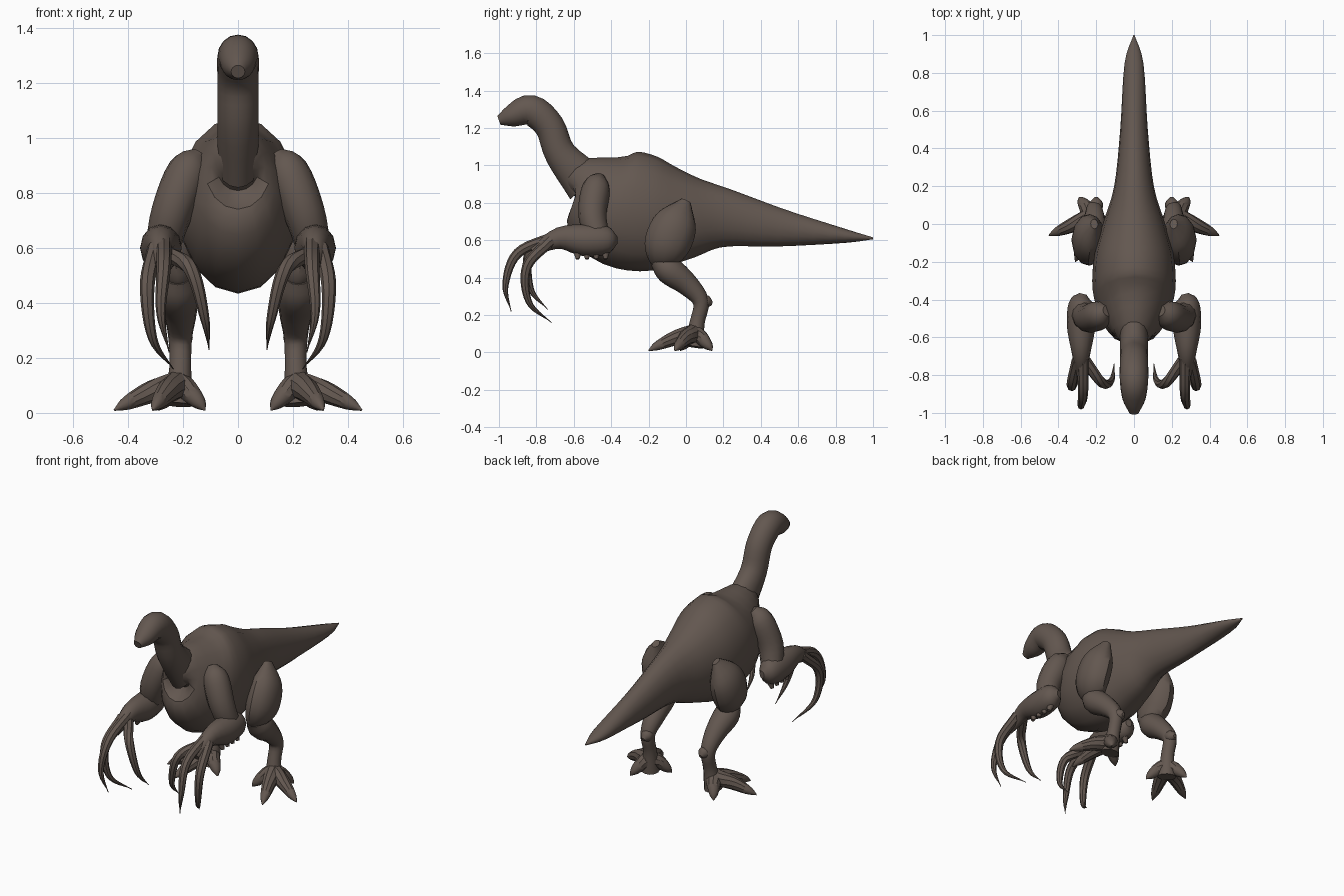
import bpy, bmesh, math
from mathutils import Vector

default_cube = bpy.data.objects.get("Cube")
if default_cube:
    bpy.data.objects.remove(default_cube, do_unlink=True)

hide = bpy.data.materials.new("dark_brown_hide")
hide.use_nodes = True
hide.diffuse_color = (.125, .096, .08, 1)
shader = next(node for node in hide.node_tree.nodes if node.type == 'BSDF_PRINCIPLED')
shader.inputs["Base Color"].default_value = hide.diffuse_color


def blend(a, b, c, d, t):
    """Catmull-Rom value between b and c."""
    ease = t * t * (3 - 2 * t)
    leaving = (c - a) / 2 * t * (1 - t) ** 2
    arriving = (d - b) / 2 * t * t * (1 - t)
    return b + (c - b) * ease + leaving - arriving


def smooth_path(rows, steps):
    """Smooth every column of the rows."""
    before = [2 * p - q for p, q in zip(rows[0], rows[1])]
    after = [2 * p - q for p, q in zip(rows[-1], rows[-2])]
    points = [before, *rows, after]
    curve = []
    for group in zip(points, points[1:], points[2:], points[3:]):
        for step in range(steps):
            curve.append([blend(*column, step / steps) for column in zip(*group)])
    return curve + [rows[-1]]


def tube(name, rows, sides=12, steps=4, mirrored=True):
    """Skin ellipses along a path; each row is x, y, z, width, depth."""
    path = smooth_path(rows, steps)
    centres = [Vector((x, y, z)) for x, y, z, width, depth in path]
    bm = bmesh.new()
    rings = []
    for i, (x, y, z, width, depth) in enumerate(path):
        ahead = centres[min(i + 1, len(path) - 1)]
        behind = centres[max(i - 1, 0)]
        tangent = (ahead - behind).normalized()
        across = (Vector((1, 0, 0)) - tangent * tangent.x).normalized()
        upright = tangent.cross(across)
        across *= max(width, .002)
        upright *= max(depth, .002)
        ring = []
        for k in range(sides):
            angle = math.tau * k / sides
            offset = across * math.cos(angle) + upright * math.sin(angle)
            ring.append(bm.verts.new(centres[i] + offset))
        rings.append(ring)
    for ring, following in zip(rings, rings[1:]):
        for k in range(sides):
            n = (k + 1) % sides
            bm.faces.new((ring[k], ring[n], following[n], following[k]))
    bm.faces.new(rings[0])
    bm.faces.new(rings[-1])
    bmesh.ops.recalc_face_normals(bm, faces=list(bm.faces))
    mesh = bpy.data.meshes.new(name)
    bm.to_mesh(mesh)
    bm.free()
    mesh.materials.append(hide)
    part = bpy.data.objects.new(name, mesh)
    bpy.context.collection.objects.link(part)
    bpy.ops.object.select_all(action='DESELECT')
    part.select_set(True)
    bpy.context.view_layer.objects.active = part
    bpy.ops.object.shade_smooth_by_angle(angle=math.radians(35))
    if mirrored:
        mirror = part.modifiers.new("both_sides", 'MIRROR')
        mirror.use_mirror_merge = False


def limb(name, rows, stretch=1):
    """Paired limb; each row is x, y, z, radius."""
    tube(name, [(x, y, z, radius, radius * stretch) for x, y, z, radius in rows])


def claw(name, points):
    """Paired hook that thins out to its tip."""
    rows = []
    for i, point in enumerate(points):
        radius = .03 * (1 - (i / (len(points) - 1)) ** 2)
        rows.append((*point, radius, radius))
    tube(name, rows, sides=8, steps=6)


def toe(name, tip_x, tip_y):
    """Paired toe that arches from the foot down to a pointed tip."""
    foot_x, foot_y = .22, .04
    rows = []
    for t in (0, .4, .8, 1):
        x = foot_x + (tip_x - foot_x) * t
        y = foot_y + (tip_y - foot_y) * t
        radius = .05 * math.sqrt(1 - t) + .003
        rows.append((x, y, .1 - .09 * t ** 1.5, radius, radius))
    tube(name, rows, sides=10)


# Body and tail: position, top, bottom, half width
body_profile = [
    (-.63, .9, .84, .03), (-.57, 1.05, .73, .12), (-.4, 1.09, .49, .21),
    (-.2, 1.05, .43, .215), (0, .96, .49, .165), (.2, .88, .56, .105),
    (.5, .77, .565, .073), (.85, .66, .585, .05), (1, .615, .605, .003)]
tube("body_and_tail",
     [(0, y, (top + bottom) / 2, width, (top - bottom) / 2)
      for y, top, bottom, width in body_profile],
     sides=16, mirrored=False)

# Neck and beaked head: position, height, half depth
neck_profile = [
    (-.53, .9, .12), (-.67, 1.06, .085), (-.73, 1.21, .08),
    (-.83, 1.295, .082), (-.93, 1.265, .06), (-1, 1.24, .025)]
tube("neck_and_head",
     [(0, y, z, min(depth, .075), depth) for y, z, depth in neck_profile],
     sides=16, mirrored=False)

# Arms
limb("upper_arms", [
    (.14, -.46, .94, .03), (.18, -.48, .88, .075),
    (.24, -.5, .73, .075), (.28, -.46, .58, .06)])
limb("forearms_and_palms", [
    (.27, -.37, .6, .02), (.28, -.42, .6, .065), (.28, -.54, .6, .075),
    (.28, -.68, .61, .05), (.28, -.82, .54, .02)], stretch=1.15)

# Ragged tufts below the elbows
for i in range(4):
    y = -.43 - i * .05
    limb(f"elbow_tufts_{i + 1}", [(.28, y, .56, .03), (.3, y, .5, .01)])

# Long hooked claws
claw("middle_claws", [
    (.27, -.7, .62), (.27, -.9, .53), (.28, -.965, .36), (.25, -.935, .22)])
claw("outer_claws", [
    (.3, -.72, .6), (.33, -.85, .46), (.31, -.84, .27), (.235, -.72, .16)])
claw("inner_claws", [
    (.26, -.72, .58), (.17, -.84, .52), (.12, -.83, .34), (.105, -.74, .23)])

# Legs
limb("thighs", [
    (.21, 0, .81, .02), (.235, -.05, .7, .08), (.24, -.1, .58, .088),
    (.22, -.12, .49, .06), (.22, -.12, .45, .02)], stretch=1.4)
limb("shins", [
    (.22, -.15, .5, .05), (.22, -.09, .44, .075), (.21, .01, .36, .06),
    (.21, .08, .27, .043), (.21, .06, .16, .04), (.22, .04, .03, .055)])
limb("hocks", [(.2, .06, .28, .03), (.2, .11, .27, .035), (.2, .14, .26, .01)])

# Toes
toe("middle_toes", .31, -.2)
toe("outer_toes", .45, -.06)
toe("inner_toes", .12, -.03)
toe("hind_toes", .29, .14)
